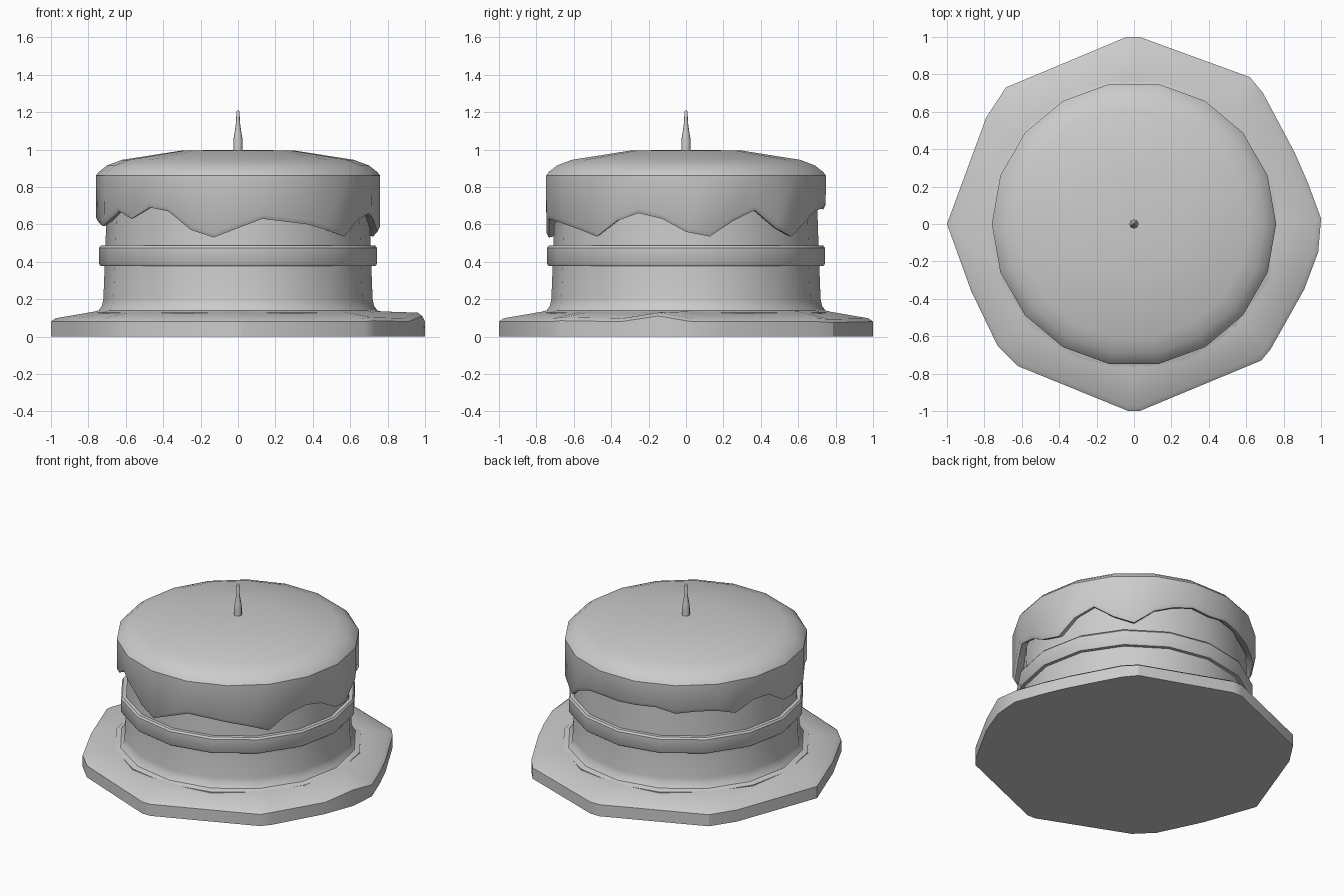
import bpy
import bmesh
from math import sin, cos, pi, radians

cube = bpy.data.objects.get("Cube")
if cube:
    bpy.data.objects.remove(cube, do_unlink=True)

grey = bpy.data.materials.new("light_grey")
grey.use_nodes = True
COLOUR = (0.6, 0.6, 0.6, 1)
grey.diffuse_color = COLOUR
grey.node_tree.nodes["Principled BSDF"].inputs["Base Color"].default_value = COLOUR


def loft(name, rings, angle):
    """Skin a stack of equal-length point rings and cap both ends."""
    bm = bmesh.new()
    loops = [[bm.verts.new(p) for p in ring] for ring in rings]
    n = len(loops[0])
    for low, high in zip(loops, loops[1:]):
        for i in range(n):
            j = (i + 1) % n
            bm.faces.new((low[i], low[j], high[j], high[i]))
    bm.faces.new(loops[0][::-1])
    bm.faces.new(loops[-1])
    bmesh.ops.recalc_face_normals(bm, faces=bm.faces)
    mesh = bpy.data.meshes.new(name)
    bm.to_mesh(mesh)
    bm.free()
    mesh.materials.append(grey)
    obj = bpy.data.objects.new(name, mesh)
    bpy.context.collection.objects.link(obj)
    bpy.ops.object.select_all(action="DESELECT")
    obj.select_set(True)
    bpy.context.view_layer.objects.active = obj
    bpy.ops.object.shade_smooth_by_angle(angle=radians(angle))
    return obj


def lathe(name, profile, sides, angle=35):
    turns = [2 * pi * i / sides for i in range(sides)]
    return loft(name, [[(r * cos(a), r * sin(a), z) for a in turns]
                       for r, z in profile], angle)


# Uneven eight-cornered plate: x, y, rim height
outline = [(1, .03, .08), (.93, .22, .08), (.86, .38, .08), (.69, .7, .08),
           (.62, .785, .075), (.03, 1, .08), (-.04, 1, .08), (-.685, .73, .08),
           (-.79, .57, .08), (-1, 0, .08), (-.87, -.36, .08), (-.73, -.65, .08),
           (-.62, -.76, .08), (-.03, -1, .08), (.03, -1, .08), (.68, -.73, .08),
           (.73, -.67, .085), (.91, -.35, .08), (.985, -.15, .11)]
loft("plate", [
    [(x, y, 0) for x, y, z in outline],
    [(x, y, z) for x, y, z in outline],
    [(x * .975, y * .975, z + .018) for x, y, z in outline],
    [(x * .76, y * .76, .135) for x, y, z in outline]], 30)

# Cake body with flared foot
lathe("cake_body", [(.78, .1), (.78, .13), (.745, .14), (.727, .165), (.72, .2),
                    (.712, .4), (.705, .6), (.7, .8)], 16)

# Raised filling layer
lathe("filling_band", [(.7, .378), (.735, .378), (.742, .388), (.742, .475),
                       (.733, .487), (.7, .487)], 16)

# Icing: drip heights around the rim, every ten degrees
drips = [.56, .535, .62, .675, .58, .535, .62, .67, .69, .68, .69, .69,
         .66, .67, .67, .63, .70, .69, .61, .59, .61, .67, .63, .69,
         .67, .57, .53, .58, .63, .615, .60, .57, .535, .62, .66, .63]


def icing_ring(radius, height):
    ring = []
    for i, drip in enumerate(drips):
        a = radians(10 * i)
        r = radius * (cos(radians(10)) if i % 2 else 1)
        ring.append((r * cos(a), r * sin(a), height(drip)))
    return ring


edge = [(.69, .03), (.725, .004), (.745, 0), (.758, .025)]
crown = [(.76, .86), (.745, .88), (.70, .915), (.62, .945), (.3, .995), (.05, .998)]
loft("icing",
     [icing_ring(r, lambda d, h=h: d + h) for r, h in edge]
     + [icing_ring(r, lambda d, h=h: h) for r, h in crown], 35)

# Candle and wick
lathe("candle", [(.025, .98), (.025, 1.05), (.02, 1.08), (.011, 1.14),
                 (.008, 1.205), (.004, 1.21)], 8, 50)
